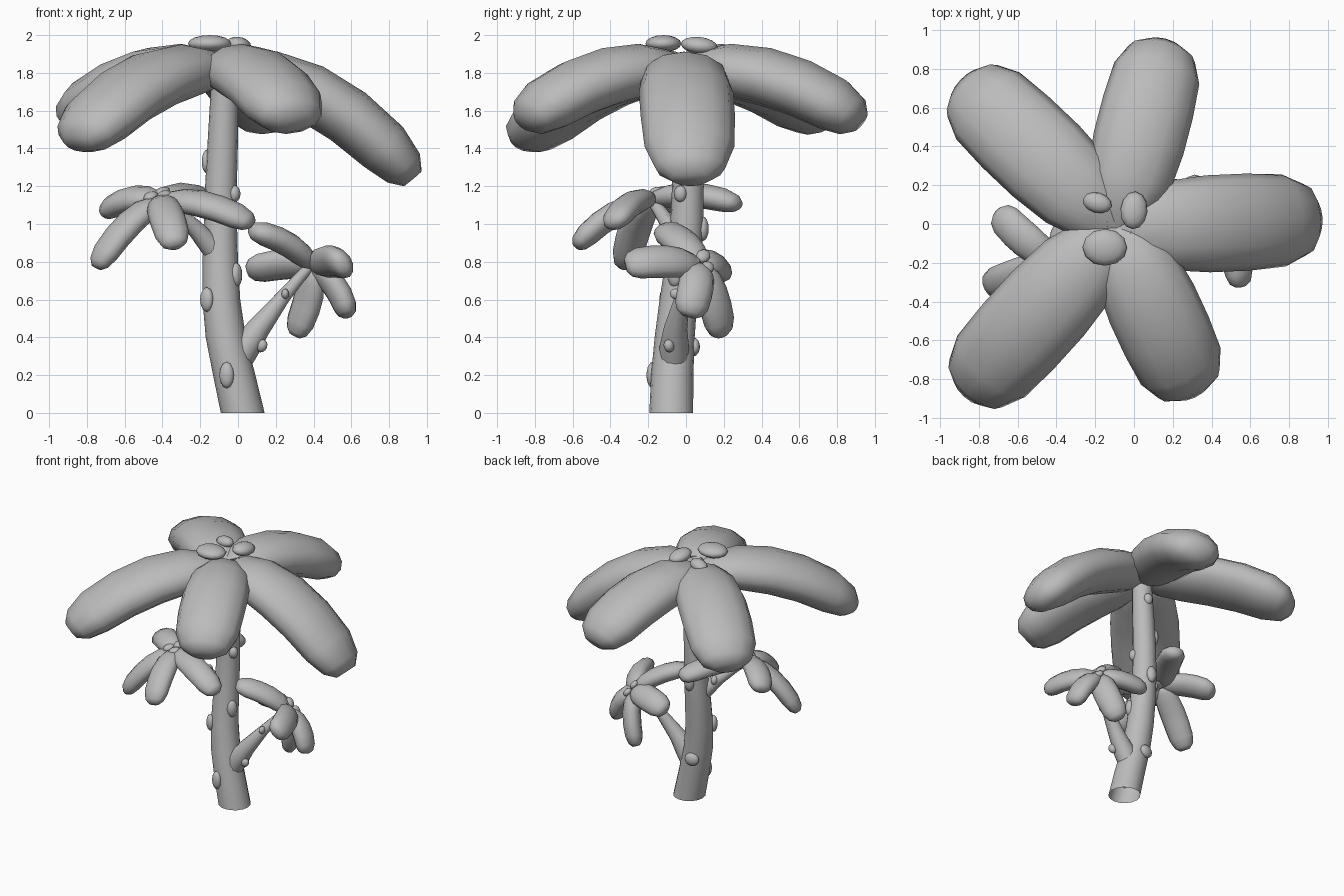
import bpy, bmesh, math
from mathutils import Vector as V, Matrix

if "Cube" in bpy.data.objects:
    bpy.data.objects.remove(bpy.data.objects["Cube"])

mat = bpy.data.materials.new("plain grey")
mat.diffuse_color = (0.5, 0.5, 0.5, 1)
mat.use_nodes = True
mat.node_tree.nodes["Principled BSDF"].inputs["Base Color"].default_value = mat.diffuse_color


def finish(bm, name, angle=60):
    bmesh.ops.recalc_face_normals(bm, faces=bm.faces)
    me = bpy.data.meshes.new(name)
    bm.to_mesh(me)
    bm.free()
    me.materials.append(mat)
    ob = bpy.data.objects.new(name, me)
    bpy.context.collection.objects.link(ob)
    bpy.context.view_layer.objects.active = ob
    ob.select_set(True)
    bpy.ops.object.shade_smooth_by_angle(angle=math.radians(angle))
    ob.select_set(False)
    return ob


def loft(name, rings, sides, cap=True):
    """rings: (centre, side vector, up vector), both vectors scaled by radius"""
    bm = bmesh.new()
    loops = []
    for c, s, u in rings:
        loops.append([bm.verts.new(c + s * math.cos(a) + u * math.sin(a))
                      for a in (2 * math.pi * i / sides for i in range(sides))])
    for a, b in zip(loops, loops[1:]):
        for i in range(sides):
            j = (i + 1) % sides
            bm.faces.new((a[i], a[j], b[j], b[i]))
    if cap:
        bm.faces.new(loops[0])
        bm.faces.new(loops[-1])
    return finish(bm, name)


PROFILE = [(0, .35), (.1, .7), (.25, .92), (.45, 1), (.65, 1), (.84, .95),
           (.95, .74), (1, .4)]


def petal(name, base, ctrl, tip, n, width, thick):
    base, ctrl, tip, n = V(base), V(ctrl), V(tip), V(n)
    side = (tip - base).cross(n).normalized()
    rings = []
    for t, w in PROFILE:
        p = base * (1 - t) ** 2 + ctrl * 2 * t * (1 - t) + tip * t * t
        tan = ((ctrl - base) * (1 - t) + (tip - ctrl) * t).normalized()
        rings.append((p, side * width * w, side.cross(tan) * thick * w))
    loft(name, rings, 12)


def bump(name, loc, normal, r, depth=.03, axis=(0, 0, 1)):
    """flattened bead; r = (across, along axis)"""
    n = V(normal).normalized()
    x = V(axis).cross(n).normalized()
    y = n.cross(x)
    m = Matrix((x * r[0], y * r[1], n * depth)).transposed().to_4x4()
    m.translation = V(loc)
    bm = bmesh.new()
    bmesh.ops.create_uvsphere(bm, u_segments=12, v_segments=8, radius=1, matrix=m)
    finish(bm, name)


def branch(name, pts):
    rings = []
    ps = [V(p[:3]) for p in pts]
    for i, p in enumerate(ps):
        tan = (ps[min(i + 1, len(ps) - 1)] - ps[max(i - 1, 0)]).normalized()
        s = tan.cross(V((0, 1, 0))).normalized()
        rings.append((p, s * pts[i][3], s.cross(tan) * pts[i][3]))
    loft(name, rings, 12)


# trunk: horizontal rings (x, y, z, radius), open underneath
trunk = [(.025, -.078, 0, .116), (-.02, -.073, .2, .112), (-.065, -.06, .4, .106),
         (-.088, -.04, .6, .1), (-.094, -.015, .8, .094), (-.093, .005, 1, .088),
         (-.09, .01, 1.2, .084), (-.08, .01, 1.45, .08), (-.072, .005, 1.7, .073),
         (-.07, 0, 1.9, .07)]
loft("trunk", [(V((x, y, z)), V((r, 0, 0)), V((0, r, 0))) for x, y, z, r in trunk], 16, False)

# side branches
branch("right_branch", [(-.04, -.065, .2, .07), (.04, -.062, .35, .078), (.11, -.055, .45, .062),
                        (.24, -.02, .615, .038), (.33, .03, .72, .03), (.39, .075, .785, .025)])
branch("left_branch", [(-.08, -.01, .8, .06), (-.15, -.04, .89, .058), (-.23, -.08, .98, .045),
                       (-.33, -.14, 1.07, .035), (-.42, -.19, 1.14, .028)])

# large crown petals: tip, control height, half width
base = V((-.09, -.02, 1.81))
for i, (tip, cz, w) in enumerate([((.925, .025, 1.24), 1.81, .25), ((.155, .92, 1.54), 1.86, .238),
                                  ((-.87, .72, 1.54), 1.86, .25), ((-.85, -.86, 1.43), 1.87, .248),
                                  ((.3, -.86, 1.54), 1.86, .238)]):
    ctrl = base.lerp(V(tip), .53)
    ctrl.z = cz
    petal(f"crown_petal_{i + 1}", base, ctrl, tip, (0, 0, 1), w, .155)


# small flowers on the branches
def flower(name, c, n, tips, lift):
    c, n = V(c), V(n).normalized()
    for i, t in enumerate(tips):
        petal(f"{name}_petal_{i + 1}", c, c.lerp(V(t), .5) + n * lift, t, n, .095, .066)
    a = n.orthogonal().normalized()
    b = n.cross(a)
    for i in range(3):
        ang = math.radians(120 * i + 20)
        p = c + n * .038 + (a * math.cos(ang) + b * math.sin(ang)) * .045
        bump(f"{name}_bead_{i + 1}", p, n, (.036, .044), .024, a)


flower("left_flower", (-.41, -.19, 1.12), (-.2, -.25, .95),
       [(-.75, -.32, .77), (-.33, -.58, .88), (.075, -.38, 1.0),
        (-.15, .28, 1.1), (-.7, .06, 1.06)], .09)
flower("right_flower", (.39, .07, .775), (.75, .25, .6),
       [(.07, -.12, .965), (.05, .18, .75), (.3, .19, .41),
        (.58, .015, .51), (.55, -.32, .78)], .08)

# beads on top of the crown
bump("crown_bead_1", (-.15, -.12, 1.955), (0, 0, 1), (.115, .095), .045, (0, 1, 0))
bump("crown_bead_2", (0, .07, 1.945), (.1, .1, 1), (.07, .098), .045, (.1, 1, 0))
bump("crown_bead_3", (-.19, .11, 1.935), (-.1, .1, 1), (.078, .052), .04, (.3, 1, 0))

# beads on the trunk and branches
for i, (loc, n, r) in enumerate([
        ((-.06, -.178, .2), (-.3, -1, 0), (.04, .07)),
        ((-.165, -.105, .6), (-.8, -.7, 0), (.042, .066)),
        ((-.01, -.06, .73), (.9, -.5, 0), (.04, .066)),
        ((-.018, -.03, 1.16), (.9, -.4, 0), (.035, .045)),
        ((-.16, .035, 1.33), (-.9, .4, 0), (.042, .066)),
        ((-.09, .09, .975), (0, 1, 0), (.04, .065)),
        ((-.08, .042, .35), (-.2, 1, 0), (.055, .05)),
        ((-.07, .076, 1.6), (0, 1, 0), (.035, .045)),
        ((.125, -.09, .355), (.8, -.4, -.5), (.028, .036)),
        ((.25, -.055, .63), (0, -1, .3), (.02, .028)),
        ((-.25, -.1, 1.02), (.5, -.6, .6), (.022, .03)),
        ((-.22, -.04, .98), (-.3, 1, .3), (.025, .035))]):
    bump(f"stem_bead_{i + 1}", loc, n, r)
